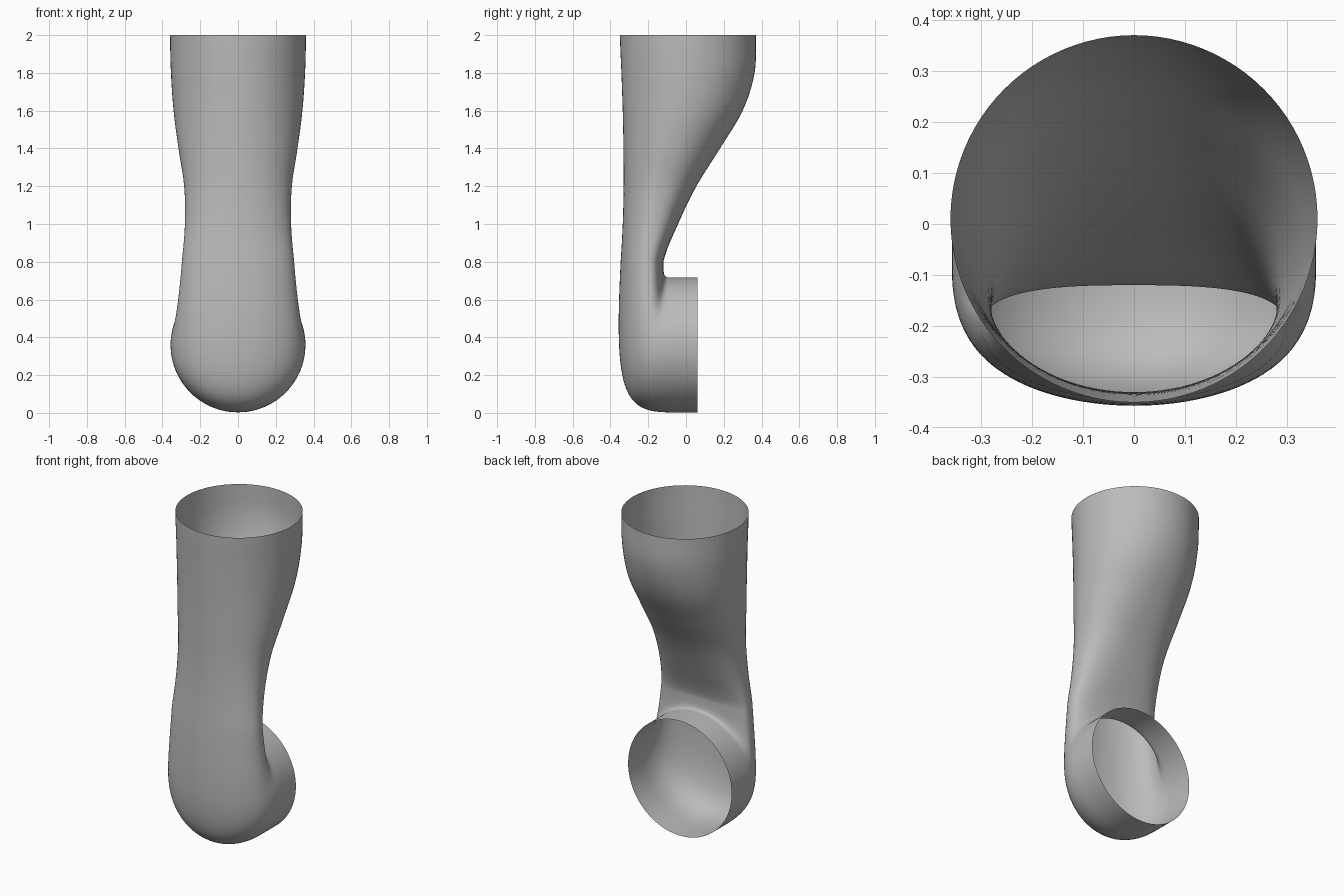
import bpy, bmesh
from math import sin, cos, pi
from mathutils import Vector

old = bpy.data.objects.get("Cube")
if old:
    bpy.data.objects.remove(old, do_unlink=True)

SEGMENTS = 96
RADIUS = 0.357
OUTLET_Z = 0.36
OUTLET_START, OUTLET_END = -0.09, 0.06

# Column sections from the top down, 0.2 apart:
# front y, back y, y of widest line, half width, squareness of the back
SECTIONS = [
    (-0.35, 0.37, 0.01, 0.36, 2.0),
    (-0.342, 0.363, 0.01, 0.355, 2.0),
    (-0.335, 0.30, -0.02, 0.341, 2.1),
    (-0.331, 0.18, -0.08, 0.315, 2.2),
    (-0.33, 0.055, -0.14, 0.285, 2.4),
    (-0.335, -0.042, -0.18, 0.281, 2.6),
    (-0.346, -0.12, -0.205, 0.297, 2.8),
    (-0.362, -0.13, -0.21, 0.32, 2.8),
]


def spline(a, b, c, d, t):
    """Smooth blend from b to c."""
    return b + 0.5 * t * (c - a + t * (2 * a - 5 * b + 4 * c - d
                                       + t * (3 * (b - c) + d - a)))


def power(value, exponent):
    return abs(value) ** exponent * (1 if value >= 0 else -1)


def section_point(section, z, angle):
    """Angle 0 is the front, pi is the back."""
    front, back, middle, width, square = section
    s, c = sin(angle), cos(angle)
    if c >= 0:
        return Vector((width * s, middle + (front - middle) * c, z))
    e = 2 / square
    return Vector((width * power(s, e), middle + (back - middle) * abs(c) ** e, z))


def bend_point(start, angle, t):
    """Strand that runs down the column and turns back into the outlet."""
    end = Vector((RADIUS * sin(angle), OUTLET_START,
                  OUTLET_Z - RADIUS * cos(angle)))
    bulge = 0.035 * max(cos(angle), 0)
    h1 = start.lerp(end, 0.5)
    h1.y = start.y - bulge
    h1.z = start.z + (end.z - start.z) * 0.85
    h2 = end.copy()
    h2.y = end.y + (start.y - bulge - end.y) * 0.85
    u = 1 - t
    return start * u**3 + h1 * 3 * u * u * t + h2 * 3 * u * t * t + end * t**3


angles = [2 * pi * i / SEGMENTS for i in range(SEGMENTS)]
rings = []

# Column
STEPS = 6
last = len(SECTIONS) - 2
for k in range(last):
    quad = [SECTIONS[max(k - 1, 0)]] + SECTIONS[k:k + 3]
    for j in range(STEPS):
        t = j / STEPS
        section = [spline(*values, t) for values in zip(*quad)]
        z = 2 - 0.2 * (k + t)
        rings.append([section_point(section, z, a) for a in angles])

# Bend
BEND_STEPS = 28
neck = [section_point(SECTIONS[last], 2 - 0.2 * last, a) for a in angles]
for j in range(BEND_STEPS + 1):
    rings.append([bend_point(p, a, j / BEND_STEPS) for p, a in zip(neck, angles)])

# Round outlet
rings.append([Vector((p.x, OUTLET_END, p.z)) for p in rings[-1]])

bm = bmesh.new()
loops = [[bm.verts.new(p) for p in ring] for ring in rings]
for upper, lower in zip(loops, loops[1:]):
    for i in range(SEGMENTS):
        n = (i + 1) % SEGMENTS
        bm.faces.new((upper[i], lower[i], lower[n], upper[n]))
bmesh.ops.recalc_face_normals(bm, faces=bm.faces[:])
mesh = bpy.data.meshes.new("pipe_elbow")
bm.to_mesh(mesh)
bm.free()

pipe = bpy.data.objects.new("pipe_elbow", mesh)
bpy.context.collection.objects.link(pipe)

# Material
grey = bpy.data.materials.new("plain_grey")
grey.use_nodes = True
colour = (0.5, 0.5, 0.5, 1)
grey.diffuse_color = colour
grey.node_tree.nodes["Principled BSDF"].inputs["Base Color"].default_value = colour
mesh.materials.append(grey)

bpy.context.view_layer.objects.active = pipe
pipe.select_set(True)
bpy.ops.object.shade_smooth_by_angle()
